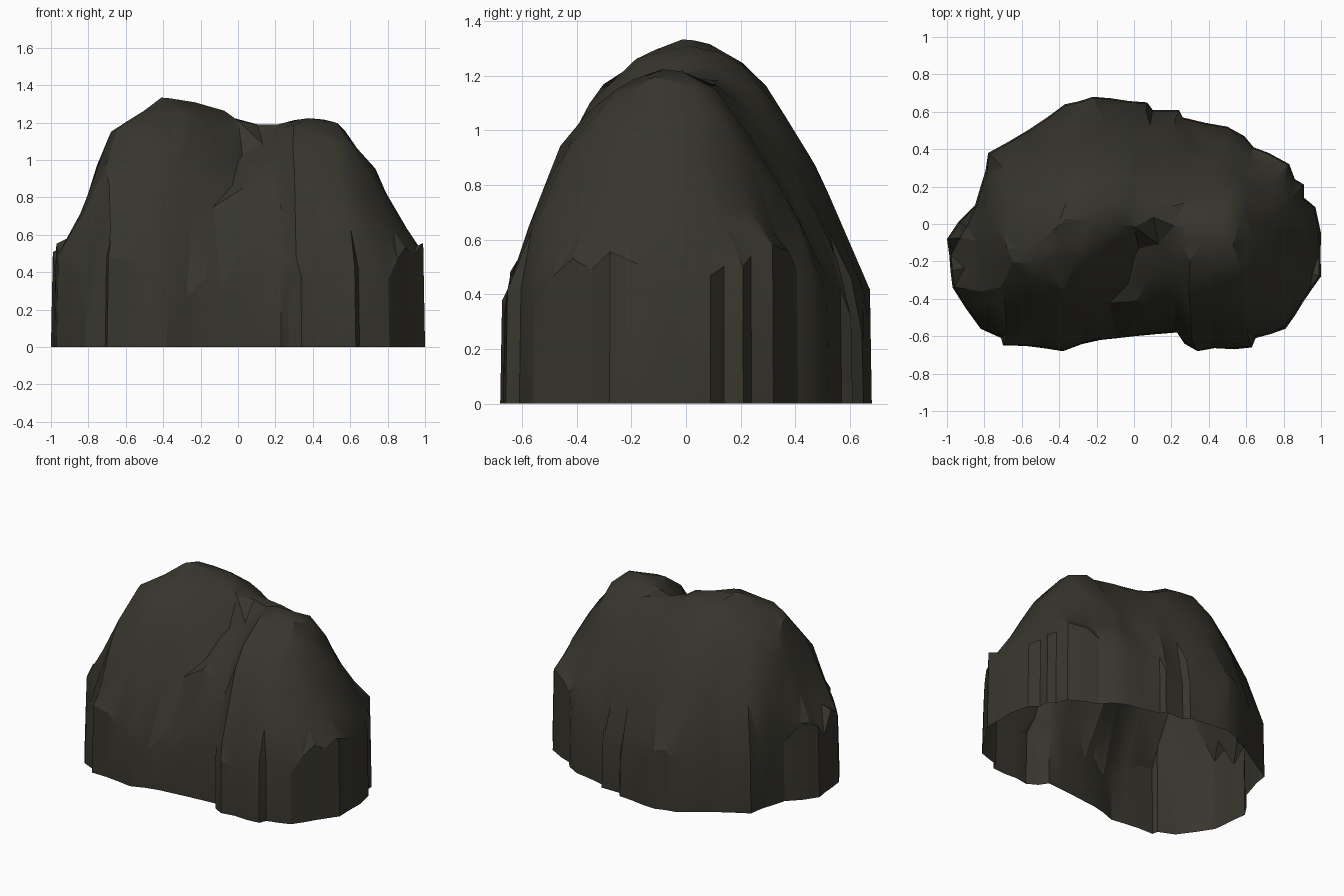
import bpy
import math
import random
from mathutils import Vector
from mathutils.geometry import delaunay_2d_cdt

random.seed(11)
if "Cube" in bpy.data.objects:
    bpy.data.objects.remove(bpy.data.objects["Cube"], do_unlink=True)

# Footprint of the boulder, counter-clockwise, in hundredths
FOOT = [(100, -5), (97, 9), (91, 14), (91, 21), (86, 24), (83, 32), (72, 38), (64, 41),
        (59, 47), (50, 52), (26, 57), (24, 61), (10, 61), (7, 65), (-22, 68), (-37, 64),
        (-57, 50), (-78, 38), (-85, 10), (-94, 1), (-100, -8), (-97, -34), (-90, -45),
        (-82, -56), (-71, -61), (-70, -65), (-38, -68), (-18, -62), (0, -60), (23, -58),
        (27, -64), (34, -68), (63, -66), (65, -61), (81, -56), (86, -49), (95, -35), (100, -28)]
# Crest height along x, in hundredths
CREST = [(-101, 51), (-92, 56), (-87, 64), (-83, 76), (-77, 95), (-68, 114), (-62, 120),
         (-42, 132), (-27, 132), (-13, 128), (5, 120), (14, 118), (32, 122), (48, 122),
         (58, 117), (65, 105), (75, 92), (87, 68), (92, 62), (101, 49)]


def lerp_table(table, x):
    for (x0, z0), (x1, z1) in zip(table, table[1:]):
        if x <= x1:
            return z0 + (z1 - z0) * (x - x0) / (x1 - x0)
    return table[-1][1]


# Footprint with the long edges split
corners = [Vector(p) / 100 for p in FOOT]
outline = []
for a, b in zip(corners, corners[1:] + corners[:1]):
    parts = max(1, round((b - a).length / 0.1))
    for i in range(parts):
        p = a.lerp(b, i / parts)
        outline.append(p * random.uniform(0.985, 1.005) if i else p)


def depth_range(x):
    """Front and back limits of the footprint at x."""
    x = max(-0.985, min(0.985, x))
    hits = []
    for a, b in zip(outline, outline[1:] + outline[:1]):
        if (a.x - x) * (b.x - x) <= 0 and a.x != b.x:
            hits.append(a.y + (b.y - a.y) * (x - a.x) / (b.x - a.x))
    return min(hits), max(hits)


def across(p):
    low, high = depth_range(p.x)
    return (p.y - (low + high) / 2) / ((high - low) / 2)


def wall_height(p):
    return 0.34 + 0.15 * p.x ** 2 + (0.07 if p.x > 0.5 and p.y > 0 else 0)


def trough(p, a, b, width, depth):
    """Soft trough along the plan line from a to b."""
    a, b = Vector(a), Vector(b)
    k = max(0, min(1, (p - a).dot(b - a) / (b - a).length_squared))
    return depth * math.exp(-((p - a.lerp(b, k)).length / width) ** 2)


def height(p):
    wall = wall_height(p)
    dome = max(0, 1 - abs(across(p)) ** 2.2)
    z = wall + max(0, lerp_table(CREST, p.x * 100) / 100 - wall) * dome
    # Front gully running down to the left, back hollow, low front bulge
    z -= max(trough(p, (0.06, -0.14), (-0.1, -0.36), 0.1, 0.16),
             trough(p, (-0.1, -0.36), (-0.24, -0.5), 0.09, 0.12))
    z -= trough(p, (0.3, 0.26), (0.55, 0.28), 0.13, 0.07)
    z += trough(p, (0.05, -0.46), (0.3, -0.46), 0.12, 0.08)
    return z


# Plan points: wall top, shoulder ring, scattered dome points
rim = [p * 0.99 for p in outline]
shoulder = [p * random.uniform(0.91, 0.955) for p in outline[::2]]
scatter = []
STEP = 0.11
for i in range(-9, 10):
    for j in range(-7, 8):
        p = Vector((i + random.uniform(-.35, .35) + 0.5 * (j % 2),
                    j + random.uniform(-.35, .35))) * STEP
        if abs(p.x) < 0.9 and abs(across(p)) < 0.86:
            scatter.append(p)

n = len(rim)
edges = [(i, (i + 1) % n) for i in range(n)]
plan, _, faces, origins, _, _ = delaunay_2d_cdt(rim + shoulder + scatter, edges, [], 1, 1e-5)

verts = []
for p, src in zip(plan, origins):
    if any(s < n for s in src):
        z = wall_height(p) + random.choice((-0.08, -0.03, 0.02, 0.07))
    else:
        z = height(p) + random.uniform(-0.016, 0.016)
    verts.append((p.x, p.y, z))
top_of = {s: i for i, src in enumerate(origins) for s in src}

# Steep skirt down to the ground, open underneath
base = len(verts)
verts += [(p.x, p.y, 0) for p in outline]
faces = [list(f) for f in faces]
for i, k in edges:
    faces.append([base + i, base + k, top_of[k]])
    faces.append([base + i, top_of[k], top_of[i]])

mesh = bpy.data.meshes.new("boulder")
mesh.from_pydata(verts, [], faces)
mesh.update()
boulder = bpy.data.objects.new("boulder", mesh)
bpy.context.collection.objects.link(boulder)

# Dark stone colour
STONE = (0.038, 0.036, 0.026, 1)
stone = bpy.data.materials.new("dark stone")
stone.use_nodes = True
stone.diffuse_color = STONE
shader = stone.node_tree.nodes["Principled BSDF"]
shader.inputs["Base Color"].default_value = STONE
shader.inputs["Roughness"].default_value = 0.9
mesh.materials.append(stone)

bpy.ops.object.select_all(action='DESELECT')
boulder.select_set(True)
bpy.context.view_layer.objects.active = boulder
bpy.ops.object.shade_smooth_by_angle(angle=math.radians(25))
